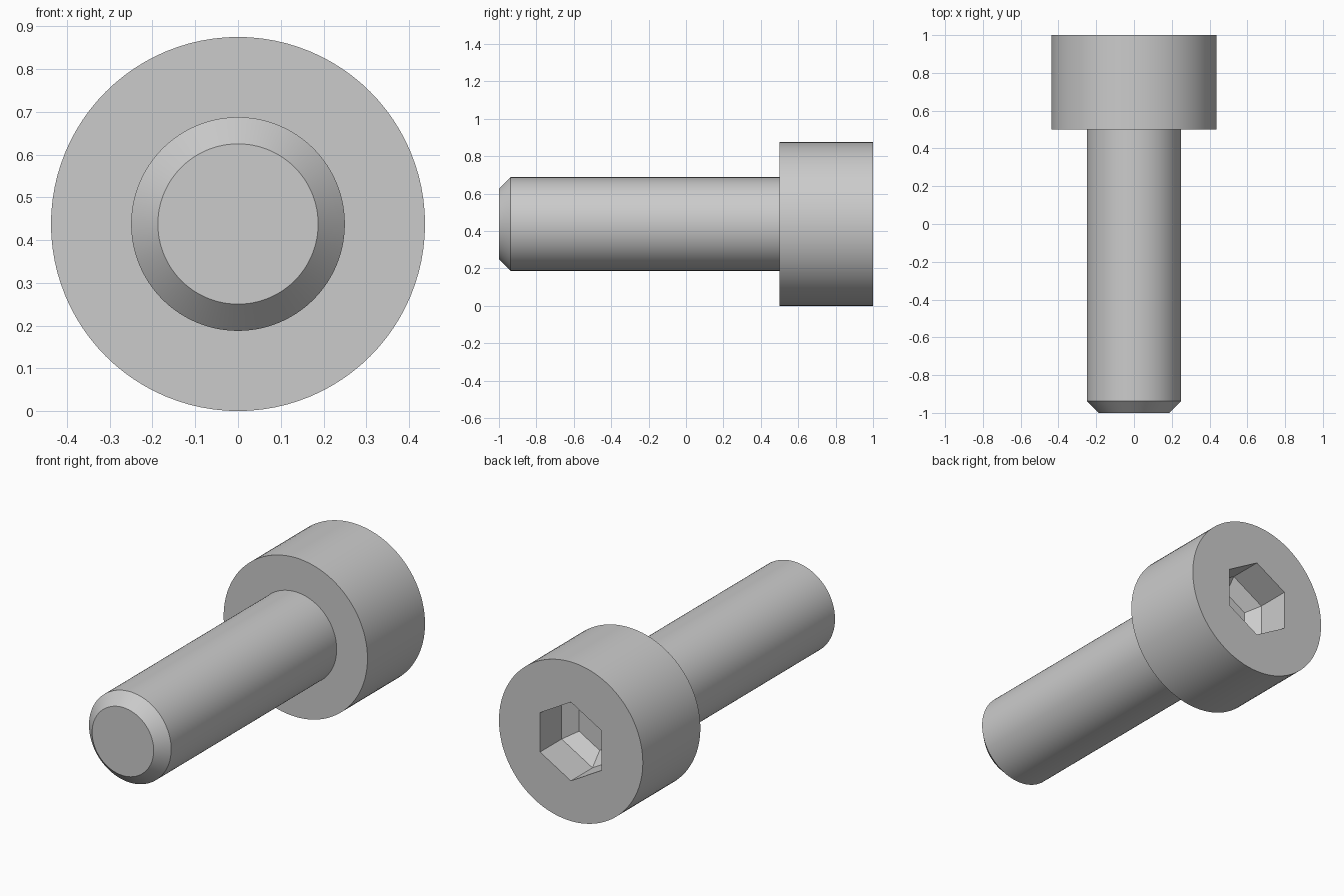
import bpy, bmesh
from math import pi, cos, sin, radians

cube = bpy.data.objects.get("Cube")
if cube:
    bpy.data.objects.remove(cube, do_unlink=True)

HEAD_R = 0.4375
SHANK_R = 0.25
BEVEL = 0.0625
SIDES = 96
HEX_R = 0.1875 / cos(pi / 6)   # corner radius from half the key width

steel = bpy.data.materials.new("steel_grey")
steel.use_nodes = True
colour = (0.6, 0.6, 0.6, 1)
steel.diffuse_color = colour
steel.node_tree.nodes["Principled BSDF"].inputs["Base Color"].default_value = colour

bm = bmesh.new()


def ring(y, radius, sides):
    """Polygon of vertices around the y axis, with a corner at the top."""
    angles = [pi / 2 + 2 * pi * i / sides for i in range(sides)]
    return [bm.verts.new((radius * cos(a), y, HEAD_R + radius * sin(a))) for a in angles]


def sweep(profile, sides):
    """Join rings along a (y, radius) profile; return the first and last ring."""
    rings = [ring(y, r, sides) for y, r in profile]
    for a, b in zip(rings, rings[1:]):
        for i in range(sides):
            j = (i + 1) % sides
            bm.faces.new((a[i], a[j], b[j], b[i]))
    return rings[0], rings[-1]


def loop_edges(loop):
    return [bm.edges.get((v, loop[i - 1])) for i, v in enumerate(loop)]


# Bevelled tip, shank, head underside and head wall
tip, rim = sweep([(-1, SHANK_R - BEVEL), (-1 + BEVEL, SHANK_R), (0.5, SHANK_R),
                  (0.5, HEAD_R), (1, HEAD_R)], SIDES)
bm.faces.new(tip)

# Hexagonal key socket with a tapered bottom
mouth, floor = sweep([(1, HEX_R), (0.8125, HEX_R), (0.75, HEX_R * 2 / 3)], 6)
bm.faces.new(floor)

# Flat end of the head around the socket
bmesh.ops.triangle_fill(bm, use_beauty=True, use_dissolve=False,
                        edges=loop_edges(rim) + loop_edges(mouth), normal=(0, 1, 0))
bmesh.ops.recalc_face_normals(bm, faces=bm.faces[:])

mesh = bpy.data.meshes.new("socket_head_screw")
bm.to_mesh(mesh)
bm.free()
mesh.materials.append(steel)
screw = bpy.data.objects.new("socket_head_screw", mesh)
bpy.context.collection.objects.link(screw)

# Smooth round walls, crisp rims and socket edges
bpy.ops.object.select_all(action="DESELECT")
screw.select_set(True)
bpy.context.view_layer.objects.active = screw
bpy.ops.object.shade_smooth_by_angle(angle=radians(30))
